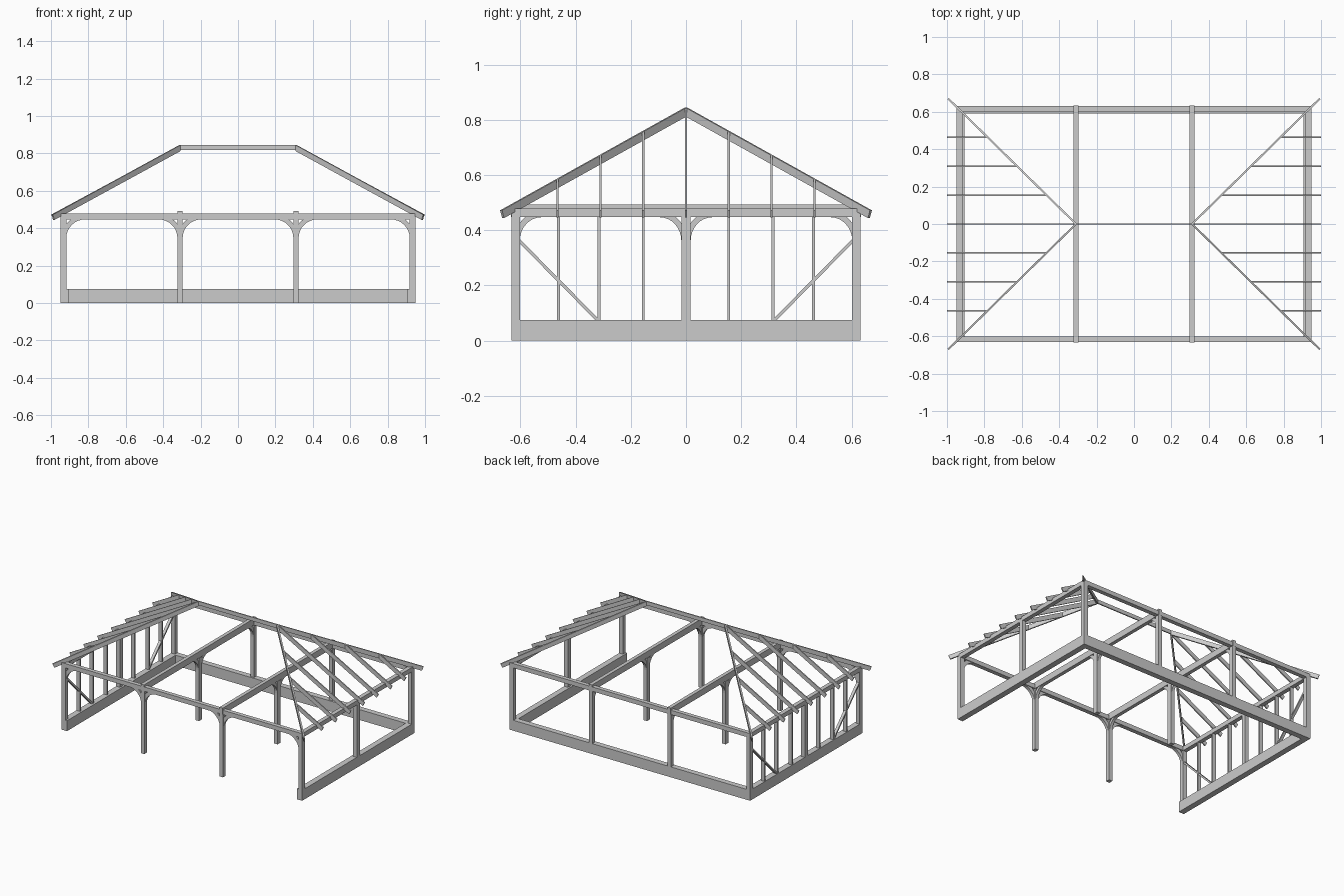
import bpy, bmesh
from math import sin, cos, acos, asin, pi
from mathutils import Vector

if "Cube" in bpy.data.objects:
    bpy.data.objects.remove(bpy.data.objects["Cube"])


def make(name, verts, faces):
    bm = bmesh.new()
    vs = [bm.verts.new(v) for v in verts]
    for f in faces:
        bm.faces.new([vs[i] for i in f])
    bmesh.ops.recalc_face_normals(bm, faces=bm.faces)
    me = bpy.data.meshes.new(name)
    bm.to_mesh(me)
    bm.free()
    ob = bpy.data.objects.new(name, me)
    bpy.context.collection.objects.link(ob)
    return ob


def prism(name, a, b):
    """Join two matching closed loops into a solid."""
    n = len(a)
    faces = [list(range(n)), list(range(n, 2 * n))]
    faces += [[i, (i + 1) % n, n + (i + 1) % n, n + i] for i in range(n)]
    return make(name, list(a) + list(b), faces)


def box(name, x0, x1, y0, y1, z0, z1):
    loop = [(x0, y0), (x1, y0), (x1, y1), (x0, y1)]
    return prism(name, [(x, y, z0) for x, y in loop], [(x, y, z1) for x, y in loop])


def rafter(name, top, low, width, depth):
    """Sloped board: top edge runs top->low, plumb cut above, square cut below."""
    a, b = Vector(top), Vector(low)
    d = (b - a).normalized()
    side = d.cross(Vector((0, 0, 1))).normalized()
    down = d.cross(side)
    if down.z > 0:
        down = -down
    loop = [a, b, b + down * depth, a + Vector((0, 0, depth / down.z))]
    h = side * width / 2
    return prism(name, [p + h for p in loop], [p - h for p in loop])


def curved_brace(name, corner, direction, a, b, thick):
    """Arched knee brace in the corner between a post and a beam."""
    c, u = Vector(corner), Vector(direction)
    side = u.cross(Vector((0, 0, 1))) * thick / 2
    k, n = 1.25, 8
    inner = [i / n * pi / 2 for i in range(n + 1)]
    t0, t1 = acos(1 / k), asin(1 / k)
    outer = [t1 + (t0 - t1) * i / n for i in range(n + 1)]
    pts = [(a - a * cos(t), -b + b * sin(t)) for t in inner]
    pts += [(a - a * k * cos(t), -b + b * k * sin(t)) for t in outer]
    loop = [c + u * p + Vector((0, 0, q)) for p, q in pts]
    return prism(name, [p + side for p in loop], [p - side for p in loop])


X, Y = 0.948, 0.632        # outer frame
P = 0.03                   # timber width
WALL, EAVE, PLATE = 0.074, 0.447, 0.478
MX = 0.31                  # inner frame position

# Low walls on three sides, front left open
box("back_wall", -X, X, Y - 0.04, Y, 0, WALL)
for s, n in ((-1, "left"), (1, "right")):
    x0, x1 = sorted((s * X, s * (X - 0.042)))
    box(n + "_wall", x0, x1, -Y, Y - 0.04, 0, WALL)

# Corner posts, end centre posts and wall plates
for s, n in ((-1, "left"), (1, "right")):
    x0, x1 = sorted((s * X, s * (X - P)))
    box(n + "_front_corner_post", x0, x1, -Y, -Y + P, WALL, EAVE)
    box(n + "_back_corner_post", x0, x1, Y - P, Y, WALL, EAVE)
    box(n + "_centre_post", x0, x1, -0.017, 0.017, WALL, EAVE)
    box(n + "_plate", x0, x1, -Y + P, Y - P, EAVE, PLATE)
box("front_plate", -X, X, -Y, -Y + P, EAVE, PLATE)
box("back_plate", -X, X, Y - P, Y, EAVE, PLATE)

# Inner frames: three posts, tie beam and arched braces
for s, n in ((-1, "left"), (1, "right")):
    x, h = s * MX, P / 2 - 0.001
    box(n + "_inner_front_post", x - h, x + h, -Y, -Y + P, 0, EAVE)
    box(n + "_inner_middle_post", x - h, x + h, -0.017, 0.017, 0, EAVE)
    box(n + "_inner_back_post", x - h, x + h, Y - P, Y, WALL, EAVE)
    box(n + "_tie_beam", x - h + 0.001, x + h - 0.001, -Y - 0.001, Y + 0.001, EAVE + 0.001, 0.493)
    for d in (-1, 1):
        curved_brace(n + "_middle_brace", (x, d * 0.017, EAVE), (0, d, 0), 0.078, 0.085, 0.02)
        curved_brace(n + "_outer_brace", (x, d * (Y - P), EAVE), (0, -d, 0), 0.078, 0.085, 0.02)
        curved_brace(n + "_front_brace", (x + d * h, -Y + P / 2, EAVE), (d, 0, 0), 0.1, 0.1, 0.02)
    curved_brace(n + "_front_corner_brace", (s * (X - P), -Y + P / 2, EAVE), (-s, 0, 0), 0.1, 0.1, 0.02)

# Studs and diagonal braces in the left end wall
for y in (0.155, 0.315, 0.462):
    for d in (-1, 1):
        box("left_wall_stud", -X + 0.001, -X + P - 0.001, d * y - 0.005, d * y + 0.005, WALL, EAVE)
for d in (-1, 1):
    loop = [(0.602, 0.352), (0.602, 0.368), (0.312, WALL), (0.328, WALL)]
    prism("left_wall_diagonal", [(-X + 0.005, d * y, z) for y, z in loop],
          [(-X + 0.025, d * y, z) for y, z in loop])

# Ridge, hip rafters and jack rafters
RZ, LZ = 0.845, 0.472
box("ridge_beam", -MX - 0.005, MX + 0.005, -0.004, 0.004, 0.818, RZ)
for s in (-1, 1):
    for d in (-1, 1):
        rafter("hip_rafter", (s * MX, 0, RZ), (s * 0.993, d * 0.67, LZ), 0.01, 0.03)
    for k in range(-3, 4):
        y = k * 0.155
        t = abs(y) / 0.67
        rafter("jack_rafter", (s * (MX + t * 0.69), y, RZ + t * (LZ - RZ)), (s * 1.0, y, LZ), 0.008, 0.03)
